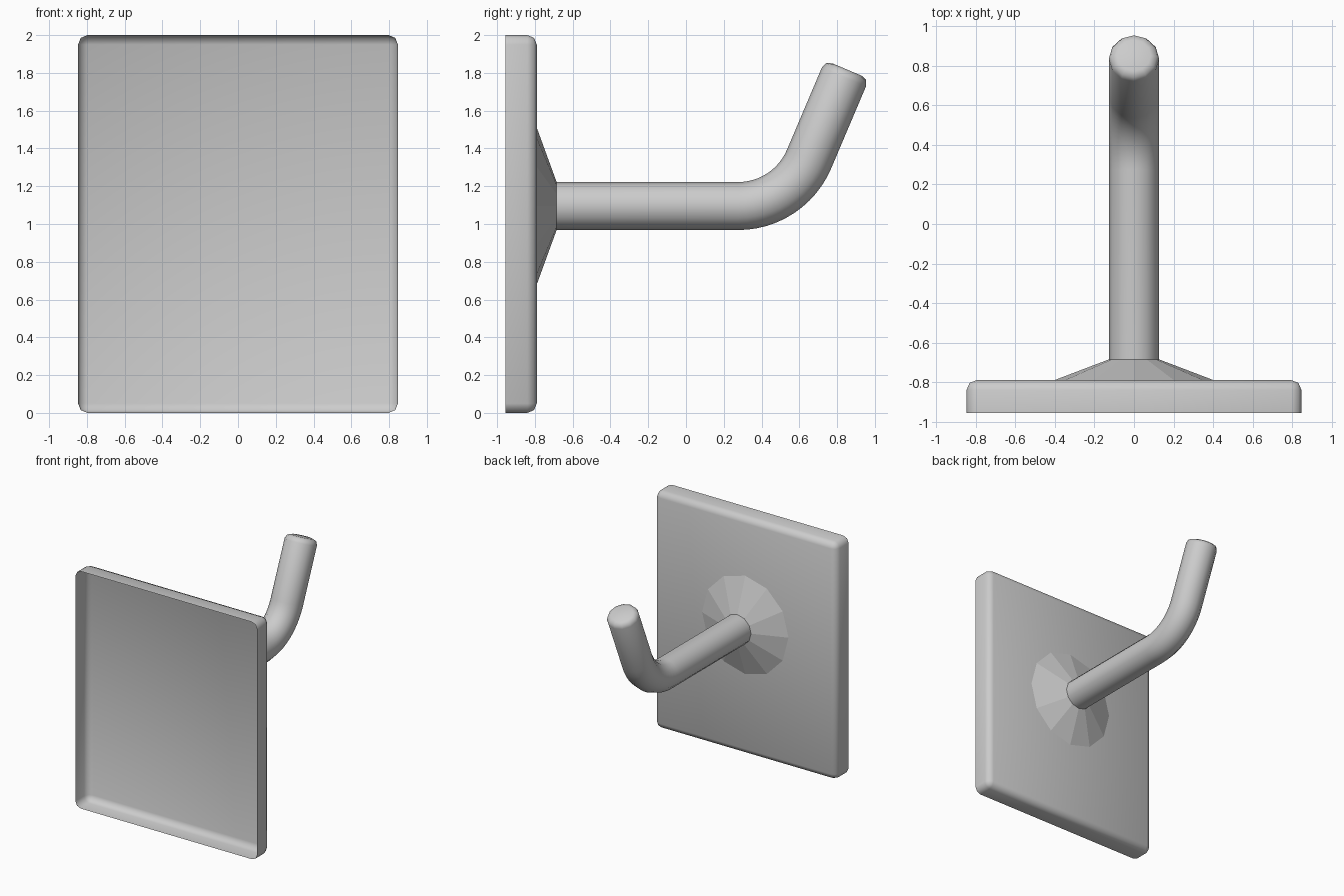
import bpy, bmesh, math
from mathutils import Vector

if "Cube" in bpy.data.objects:
    bpy.data.objects.remove(bpy.data.objects["Cube"])

SIDES = 12
AXIS_Z = 1.095      # height of the hook arm


def finish(bm, name, smooth):
    me = bpy.data.meshes.new(name)
    for f in bm.faces:
        f.smooth = smooth
    bm.to_mesh(me)
    bm.free()
    ob = bpy.data.objects.new(name, me)
    bpy.context.collection.objects.link(ob)
    return ob


def skin(bm, rings):
    """Bridge successive rings of vertices with quads."""
    for a, b in zip(rings, rings[1:]):
        for i in range(SIDES):
            j = (i + 1) % SIDES
            bm.faces.new((a[i], a[j], b[j], b[i]))


def ring(bm, y, z, angle, rx, rz):
    """Ring across a path heading at the given angle in the YZ plane."""
    up = Vector((0, -math.sin(angle), math.cos(angle)))
    out = []
    for i in range(SIDES):
        t = 2 * math.pi * i / SIDES
        p = Vector((0, y, z)) + up * rz * math.cos(t) + Vector((rx * math.sin(t), 0, 0))
        out.append(bm.verts.new(p))
    return out


# wall plate: thin shell, open on the wall side, rounded edges
bm = bmesh.new()
bmesh.ops.create_cube(bm, size=1)
for v in bm.verts:
    v.co = (v.co.x * 1.694, -0.955 if v.co.y < 0 else -0.79, (v.co.z + 0.5) * 2)
bmesh.ops.delete(bm, geom=[f for f in bm.faces if f.normal.y < -0.5 or
                           all(v.co.y < -0.9 for v in f.verts)], context='FACES_ONLY')
edges = [e for e in bm.edges if not e.is_boundary]
bmesh.ops.bevel(bm, geom=edges, offset=0.05, segments=2, profile=0.5, affect='EDGES')
finish(bm, "wall_plate", True)

# faceted conical collar
bm = bmesh.new()
skin(bm, [ring(bm, -0.79, AXIS_Z, 0, 0.403, 0.415),
          ring(bm, -0.685, AXIS_Z, 0, 0.127, 0.127)])
bmesh.ops.recalc_face_normals(bm, faces=bm.faces[:])
finish(bm, "collar", False)

# hook arm: straight run, bend, upturned end with rounded tip
R = 0.127
BEND = math.radians(67)
corner_y, tangent = 0.546, 0.27
bend_r = tangent / math.tan(BEND / 2)
start_y = corner_y - tangent
path = [(-0.685, AXIS_Z, 0, R)]
for k in range(13):
    a = BEND * k / 12
    path.append((start_y + bend_r * math.sin(a),
                 AXIS_Z + bend_r * (1 - math.cos(a)), a, R))
for dist, r in ((0.743, R), (0.773, 0.115), (0.785, 0.085)):
    path.append((corner_y + dist * math.cos(BEND),
                 AXIS_Z + dist * math.sin(BEND), BEND, r))
bm = bmesh.new()
rings = [ring(bm, y, z, a, r, r) for y, z, a, r in path]
skin(bm, rings)
bm.faces.new(rings[-1])
bmesh.ops.recalc_face_normals(bm, faces=bm.faces[:])
finish(bm, "hook_arm", True)
